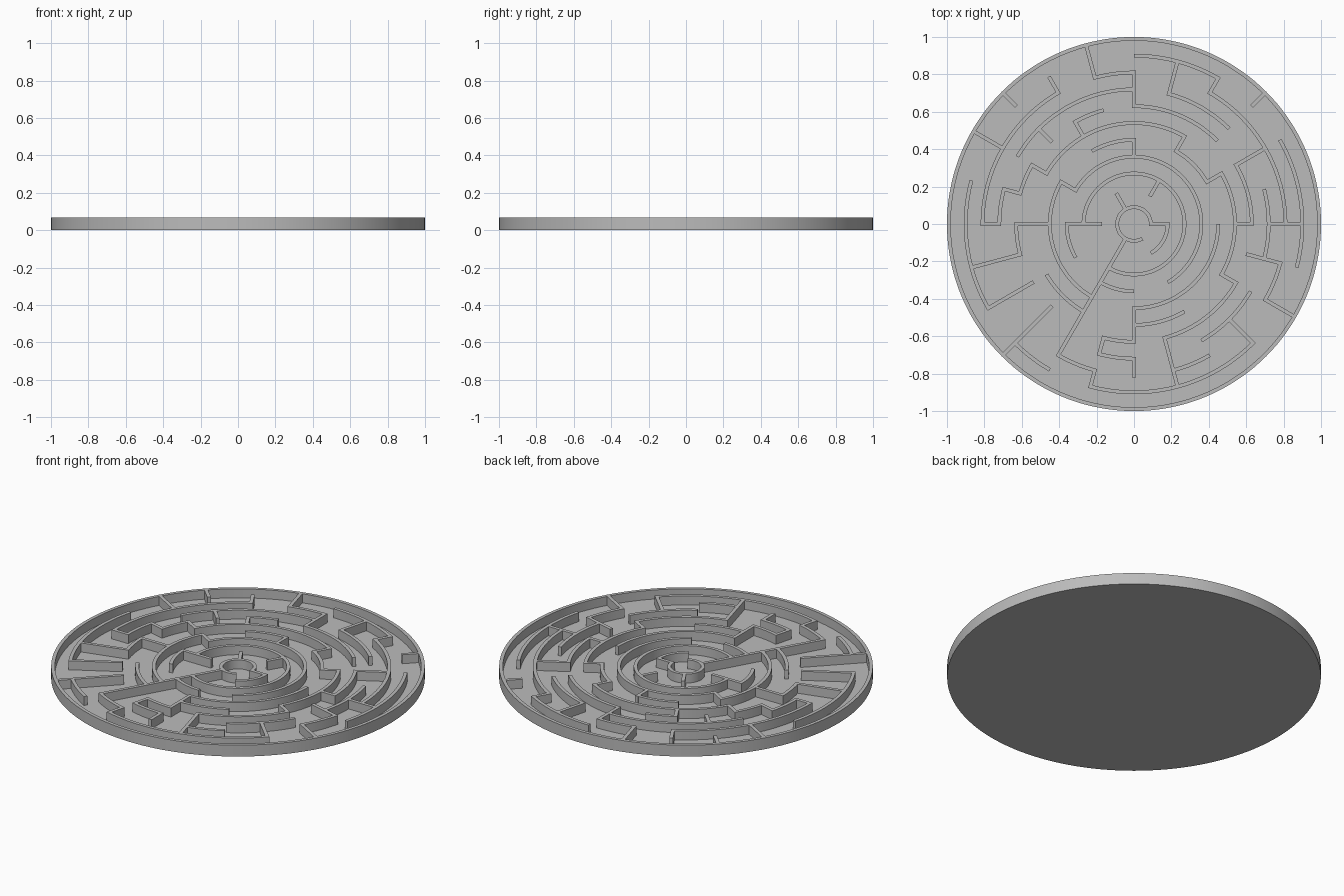
import bpy, bmesh, math

if "Cube" in bpy.data.objects:
    bpy.data.objects.remove(bpy.data.objects["Cube"])

STEP = 0.09                  # spacing between ring centre lines
HALF = 0.01                  # half the wall thickness
FLOOR = 0.014
TOP = 0.067
SECTOR = math.radians(15)    # all walls lie on 15 degree sectors

grey = bpy.data.materials.new("plain grey")
grey.use_nodes = True
colour = (0.5, 0.5, 0.5, 1)
grey.diffuse_color = colour
grey.node_tree.nodes["Principled BSDF"].inputs["Base Color"].default_value = colour


def finish(bm, name, smooth=False):
    bmesh.ops.recalc_face_normals(bm, faces=bm.faces)
    mesh = bpy.data.meshes.new(name)
    bm.to_mesh(mesh)
    bm.free()
    obj = bpy.data.objects.new(name, mesh)
    bpy.context.collection.objects.link(obj)
    mesh.materials.append(grey)
    if smooth:
        bpy.ops.object.select_all(action='DESELECT')
        obj.select_set(True)
        bpy.context.view_layer.objects.active = obj
        bpy.ops.object.shade_smooth_by_angle(angle=math.radians(30))
    return obj


def polar(r, angle, z):
    return (r * math.cos(angle), r * math.sin(angle), z)


def add_arc(bm, ring, start, end):
    """Sweep a wall section round a ring from one sector line to another."""
    steps = (end - start) * 5
    rows = []
    for i in range(steps + 1):
        a = (start + (end - start) * i / steps) * SECTOR
        section = [(-HALF, FLOOR / 2), (HALF, FLOOR / 2), (HALF, TOP), (-HALF, TOP)]
        rows.append([bm.verts.new(polar(ring * STEP + d, a, z)) for d, z in section])
    for p, q in zip(rows, rows[1:]):
        for k in range(4):
            n = (k + 1) % 4
            bm.faces.new((p[k], p[n], q[n], q[k]))
    bm.faces.new(rows[0])
    bm.faces.new(rows[-1][::-1])


def add_spoke(bm, sector, inner, outer):
    """Straight radial wall between two rings."""
    a = sector * SECTOR
    r0 = inner * STEP - HALF
    r1 = min(outer * STEP + HALF, 1 - HALF)
    ux, uy = math.cos(a), math.sin(a)
    corners = [(r0, -HALF), (r1, -HALF), (r1, HALF), (r0, HALF)]
    low, high = [[bm.verts.new((r * ux - s * uy, r * uy + s * ux, z)) for r, s in corners]
                 for z in (FLOOR / 2, TOP)]
    bm.faces.new(low[::-1])
    bm.faces.new(high)
    for k in range(4):
        n = (k + 1) % 4
        bm.faces.new((low[k], low[n], high[n], high[k]))


# Round tray: floor disc and outer rim, turned from one profile
bm = bmesh.new()
rim_in = 1 - 2 * HALF
profile = [(0, 0), (1, 0), (1, TOP), (rim_in, TOP), (rim_in, FLOOR), (0, FLOOR)]
verts = [bm.verts.new((r, 0, z)) for r, z in profile]
edges = [bm.edges.new(pair) for pair in zip(verts, verts[1:])]
bmesh.ops.spin(bm, geom=verts + edges, cent=(0, 0, 0), axis=(0, 0, 1),
               angle=math.tau, steps=144, use_duplicate=False)
bmesh.ops.remove_doubles(bm, verts=bm.verts, dist=0.0001)
finish(bm, "round_tray", smooth=True)

# Curved walls: ring number -> (start, end) sectors
arcs = {
    1: [(0, 20)],
    2: [(20, 24)],
    3: [(-8, 12)],
    4: [(-4, 10), (12, 14), (16, 18)],
    5: [(-6, 0), (2, 4), (6, 8), (10, 16)],
    6: [(-2, 2), (4, 10), (14, 16), (18, 20)],
    7: [(0, 2), (3, 6), (7, 8), (10, 11), (12, 13), (17, 18), (19, 22)],
    8: [(-1, 1), (3, 5), (6, 10), (11, 12), (17, 18), (20, 22)],
    9: [(0, 4), (6, 7), (8, 12), (16, 17), (19, 20), (22, 23)],
    10: [(-1, 2), (4, 6), (11, 14), (15, 16), (17, 21)],
}
for ring, spans in arcs.items():
    bm = bmesh.new()
    for start, end in spans:
        add_arc(bm, ring, start, end)
    finish(bm, f"curved_walls_ring_{ring}", smooth=True)

# Straight walls: sector -> (inner, outer) rings
spokes = {
    0: [(1, 2), (6, 7), (8, 10)],
    2: [(5, 6), (7, 9)],
    3: [(10, 11)],
    4: [(2, 3), (5, 6), (9, 10)],
    5: [(8, 10)],
    6: [(4, 5), (7, 9)],
    7: [(9, 11)],
    8: [(1, 2), (6, 7), (9, 10)],
    9: [(7, 8), (10, 11)],
    10: [(4, 5), (6, 7), (9, 11)],
    11: [(7, 8)],
    12: [(2, 4), (5, 7), (8, 9)],
    13: [(7, 10)],
    14: [(7, 10)],
    15: [(7, 11)],
    16: [(1, 9)],
    17: [(7, 8), (9, 10)],
    18: [(5, 7), (8, 9)],
    19: [(7, 10)],
    21: [(8, 10)],
    22: [(6, 7), (9, 11)],
    23: [(7, 9)],
}
bm = bmesh.new()
for sector, spans in spokes.items():
    for inner, outer in spans:
        add_spoke(bm, sector, inner, outer)
finish(bm, "straight_walls")
